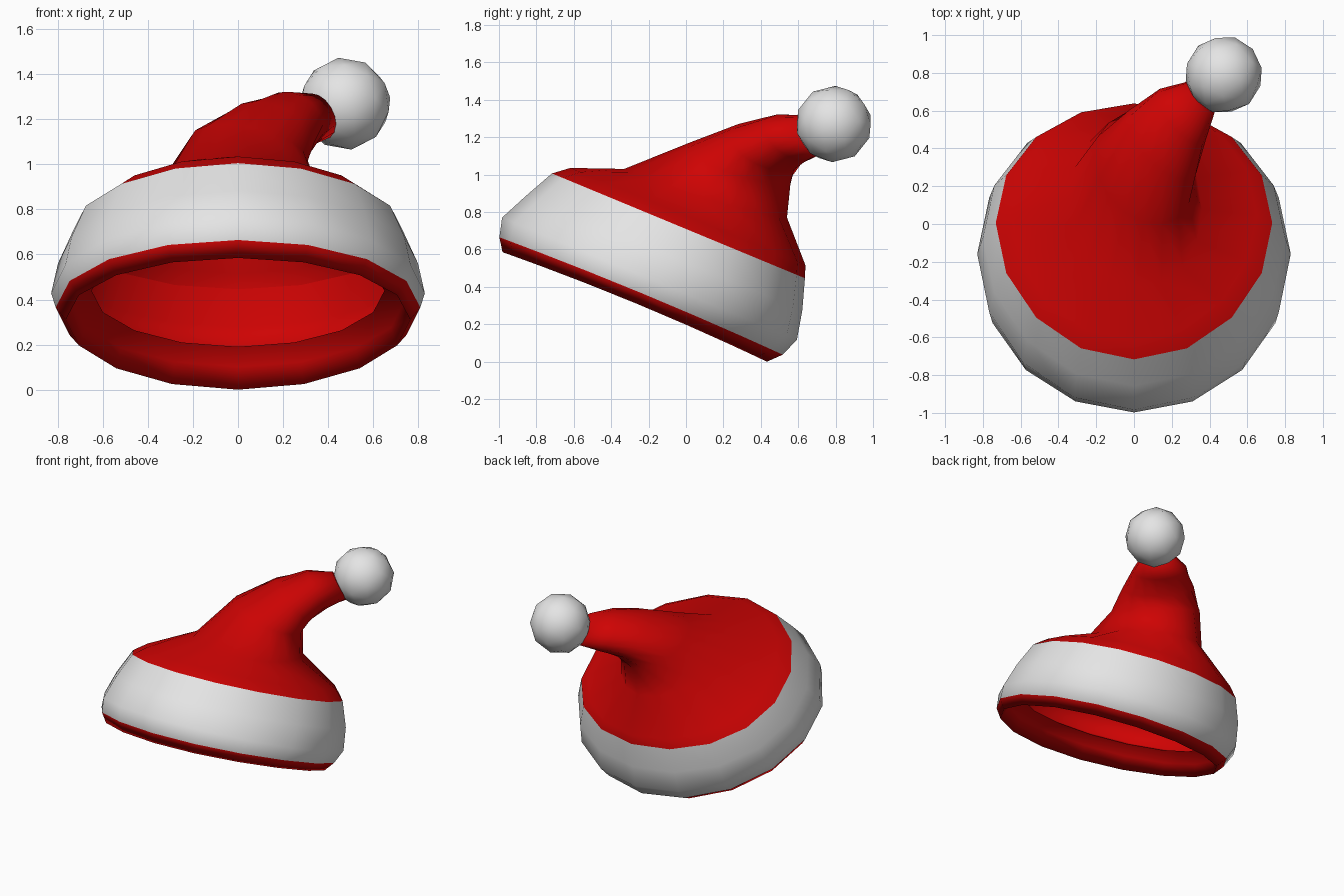
import bpy, bmesh, math
from mathutils import Vector

if "Cube" in bpy.data.objects:
    bpy.data.objects.remove(bpy.data.objects["Cube"])

SIDES = 16
TILT = math.radians(22.5)
S, C = math.sin(TILT), math.cos(TILT)


def material(name, col):
    m = bpy.data.materials.new(name)
    m.diffuse_color = (*col, 1)
    m.use_nodes = True
    m.node_tree.nodes["Principled BSDF"].inputs["Base Color"].default_value = m.diffuse_color
    return m


red = material("red felt", (0.62, 0.001, 0.001))
white = material("white fluff", (0.78, 0.78, 0.78))


def tilted(h, v, rx, ry=None, back=0, lift=0):
    """Ring square to the tilted hat axis; back and lift shift its two sides."""
    ry = ry or rx
    return (Vector((0, h * S + v * C, h * C - v * S)),
            Vector((0, ry * C, -ry * S)), Vector((rx, 0, 0)),
            Vector((0, lift * S + back * C, lift * C - back * S)))


def free(c, a, b):
    """Ring given by centre, half vector to the back, half vector to the right."""
    return Vector(c), Vector(a), Vector(b), Vector()


def smooth(ob, deg):
    bpy.ops.object.select_all(action='DESELECT')
    ob.select_set(True)
    bpy.context.view_layer.objects.active = ob
    bpy.ops.object.shade_smooth_by_angle(angle=math.radians(deg))


def loft(name, rings, mats, cap=False, rule=lambda i: 0, deg=180):
    bm = bmesh.new()
    loops = []
    for c, a, b, e in rings:
        loops.append([bm.verts.new(c + a * math.cos(t) + b * math.sin(t)
                                   + e * math.sin(t) ** 2)
                      for t in (2 * math.pi * k / SIDES for k in range(SIDES))])
    for i, (lo, hi) in enumerate(zip(loops, loops[1:])):
        for j in range(SIDES):
            k = (j + 1) % SIDES
            bm.faces.new((lo[j], hi[j], hi[k], lo[k])).material_index = rule(i)
    if cap:
        bm.faces.new(loops[-1][::-1])
    me = bpy.data.meshes.new(name)
    bm.to_mesh(me)
    bm.free()
    for m in mats:
        me.materials.append(m)
    ob = bpy.data.objects.new(name, me)
    bpy.context.collection.objects.link(ob)
    smooth(ob, deg)
    return ob


# Brim: red underside (first three strips), then the bulging white band
rim_inner = tilted(0.33, -0.35, 0.65)
band_top = tilted(0.655, -0.315, 0.732, back=0.05)
loft("brim", [rim_inner,
              tilted(0.265, -0.36, 0.735),
              tilted(0.165, -0.365, 0.765, lift=0.02),
              tilted(0.232, -0.356, 0.81, 0.82, lift=0.015),
              tilted(0.335, -0.35, 0.83, 0.853, back=0.04),
              tilted(0.49, -0.33, 0.80, back=0.05),
              band_top], [red, white], rule=lambda i: 0 if i < 3 else 1)

# Floppy red cone, a thin shell open below, bending back and to the right
loft("cone", [band_top,
              tilted(0.72, -0.287, 0.65, 0.68, back=0.04),
              free((0.01, 0.105, 0.90), (0, 0.435, -0.13), (0.35, -0.03, -0.02)),
              free((0.05, 0.285, 1.067), (0, 0.275, -0.10), (0.26, -0.08, -0.05)),
              free((0.15, 0.43, 1.15), (0, 0.15, -0.12), (0.19, -0.125, -0.05)),
              free((0.25, 0.57, 1.20), (0.02, 0.08, -0.122), (0.13, -0.125, -0.02)),
              free((0.36, 0.675, 1.215), (0.03, 0.04, -0.10), (0.07, -0.075, 0))],
     [red], cap=True)

# Lining behind the white band, closing onto the inner lip
loft("lining", [rim_inner,
                tilted(0.37, -0.345, 0.80, back=0.03),
                tilted(0.49, -0.33, 0.785, back=0.05),
                band_top], [red])
bpy.context.object.data.flip_normals()

# Pompom at the tip
bpy.ops.mesh.primitive_ico_sphere_add(subdivisions=2, radius=0.206,
                                      location=(0.475, 0.79, 1.27),
                                      rotation=(-TILT, 0.3, 0))
pom = bpy.context.object
pom.name = "pompom"
pom.data.materials.append(white)
smooth(pom, 60)
